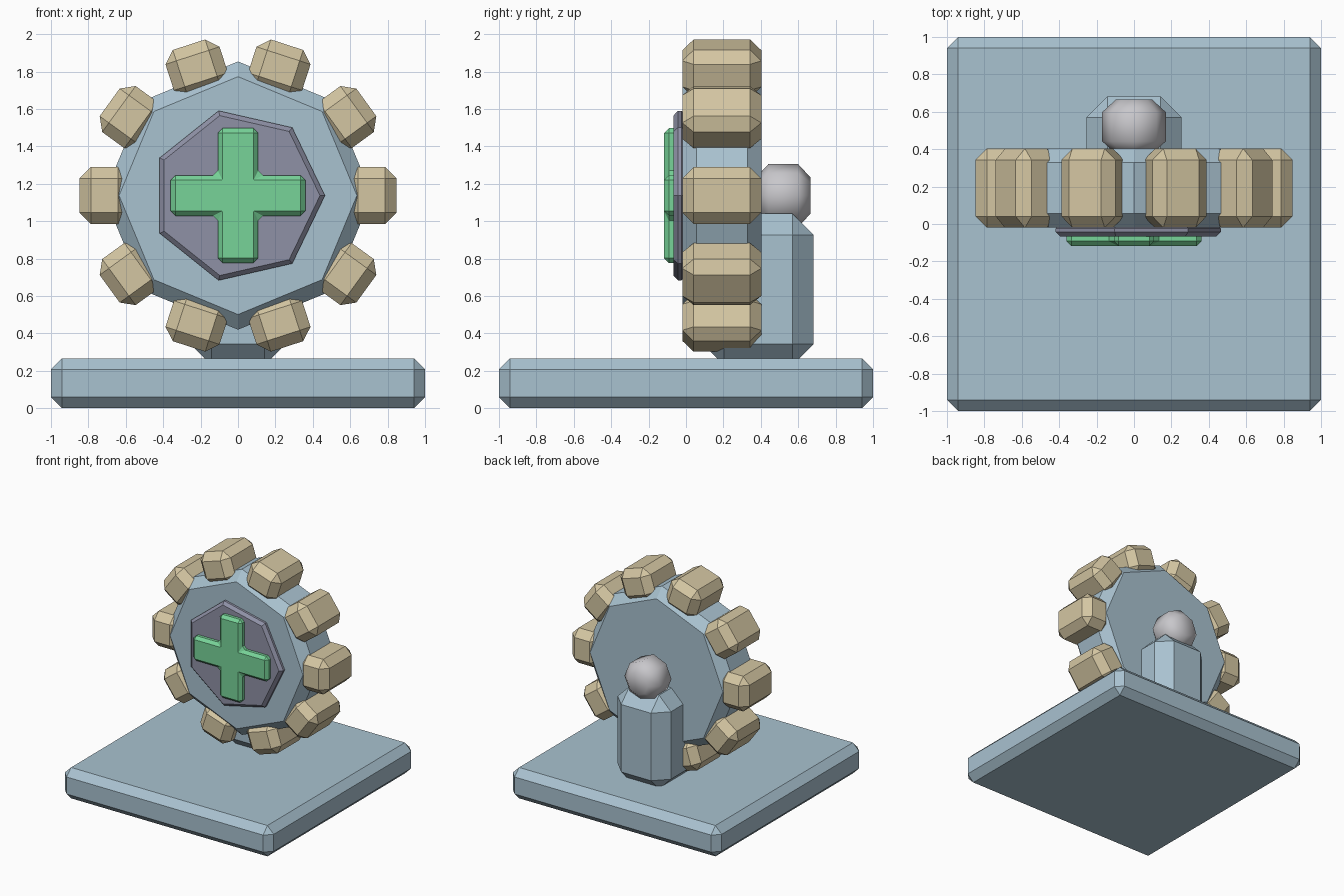
import bpy, bmesh, math
from mathutils import Matrix

if "Cube" in bpy.data.objects:
    bpy.data.objects.remove(bpy.data.objects["Cube"])

CZ = 1.137  # height of the wheel axis


def material(name, srgb):
    lin = [(c / 255 / 12.92) if c < 10 else ((c / 255 + 0.055) / 1.055) ** 2.4 for c in srgb]
    m = bpy.data.materials.new(name)
    m.diffuse_color = (*lin, 1)
    m.use_nodes = True
    m.node_tree.nodes["Principled BSDF"].inputs["Base Color"].default_value = m.diffuse_color
    return m


blue = material("pale blue", (169, 194, 208))
tan = material("tan", (212, 198, 162))
grey = material("violet grey", (143, 145, 166))
green = material("green", (119, 212, 152))
silver = material("silver", (200, 199, 203))


def finish(name, bm, mat, chamfer, angle=30):
    """Turn a bmesh into an object with single-segment chamfers on its sharp edges."""
    bmesh.ops.recalc_face_normals(bm, faces=bm.faces)
    mesh = bpy.data.meshes.new(name)
    bm.to_mesh(mesh)
    bm.free()
    mesh.materials.append(mat)
    ob = bpy.data.objects.new(name, mesh)
    bpy.context.collection.objects.link(ob)
    mod = ob.modifiers.new("chamfer", 'BEVEL')
    mod.width = chamfer
    mod.segments = 1
    mod.limit_method = 'ANGLE'
    mod.angle_limit = math.radians(angle)
    return ob


def box(name, lo, hi, mat, chamfer):
    bm = bmesh.new()
    bmesh.ops.create_cube(bm, size=1)
    for v in bm.verts:
        v.co = [l if c < 0 else h for c, l, h in zip(v.co, lo, hi)]
    return finish(name, bm, mat, chamfer)


def prism(name, points, y0, y1, mat, chamfer, angle):
    """Extrude an outline, given around the wheel axis, along y."""
    bm = bmesh.new()
    face = bm.faces.new([bm.verts.new((x, y0, z + CZ)) for x, z in points])
    ext = bmesh.ops.extrude_face_region(bm, geom=[face])
    for v in ext["geom"]:
        if isinstance(v, bmesh.types.BMVert):
            v.co.y = y1
    return finish(name, bm, mat, chamfer, angle)


def ngon(n, r):
    return [(r * math.cos(math.tau * i / n), r * math.sin(math.tau * i / n)) for i in range(n)]


# Stand
box("base_plate", (-1, -1, 0), (1, 1, 0.267), blue, 0.06)
box("support_post", (-0.255, 0.09, 0.23), (0.255, 0.683, 1.04), blue, 0.113)

# Wheel, with only its rims chamfered
prism("wheel", ngon(8, 0.717), -0.02, 0.403, blue, 0.075, 60)

# Teeth around the wheel
for i in range(10):
    tooth = box(f"tooth_{i + 1}", (0.58, -0.02, -0.152), (0.848, 0.403, 0.152), tan, 0.061)
    tooth.matrix_world = Matrix.Translation((0, 0, CZ)) @ Matrix.Rotation(math.tau * i / 10, 4, 'Y')

# Hub plate and raised cross
prism("hub_plate", ngon(7, 0.465), -0.067, 0.0, grey, 0.024, 60)
a, b = 0.108, 0.36
cross = [(a, a), (a, b), (-a, b), (-a, a), (-b, a), (-b, -a),
         (-a, -a), (-a, -b), (a, -b), (a, -a), (b, -a), (b, a)]
prism("cross", cross, -0.117, -0.04, green, 0.025, 30)

# Axle end behind the wheel
axle = prism("axle", ngon(8, 0.17), 0.375, 0.665, silver, 0.067, 60)
bpy.context.view_layer.objects.active = axle
axle.select_set(True)
bpy.ops.object.modifier_apply(modifier="chamfer")
bpy.ops.object.shade_smooth_by_angle(angle=math.radians(46))
